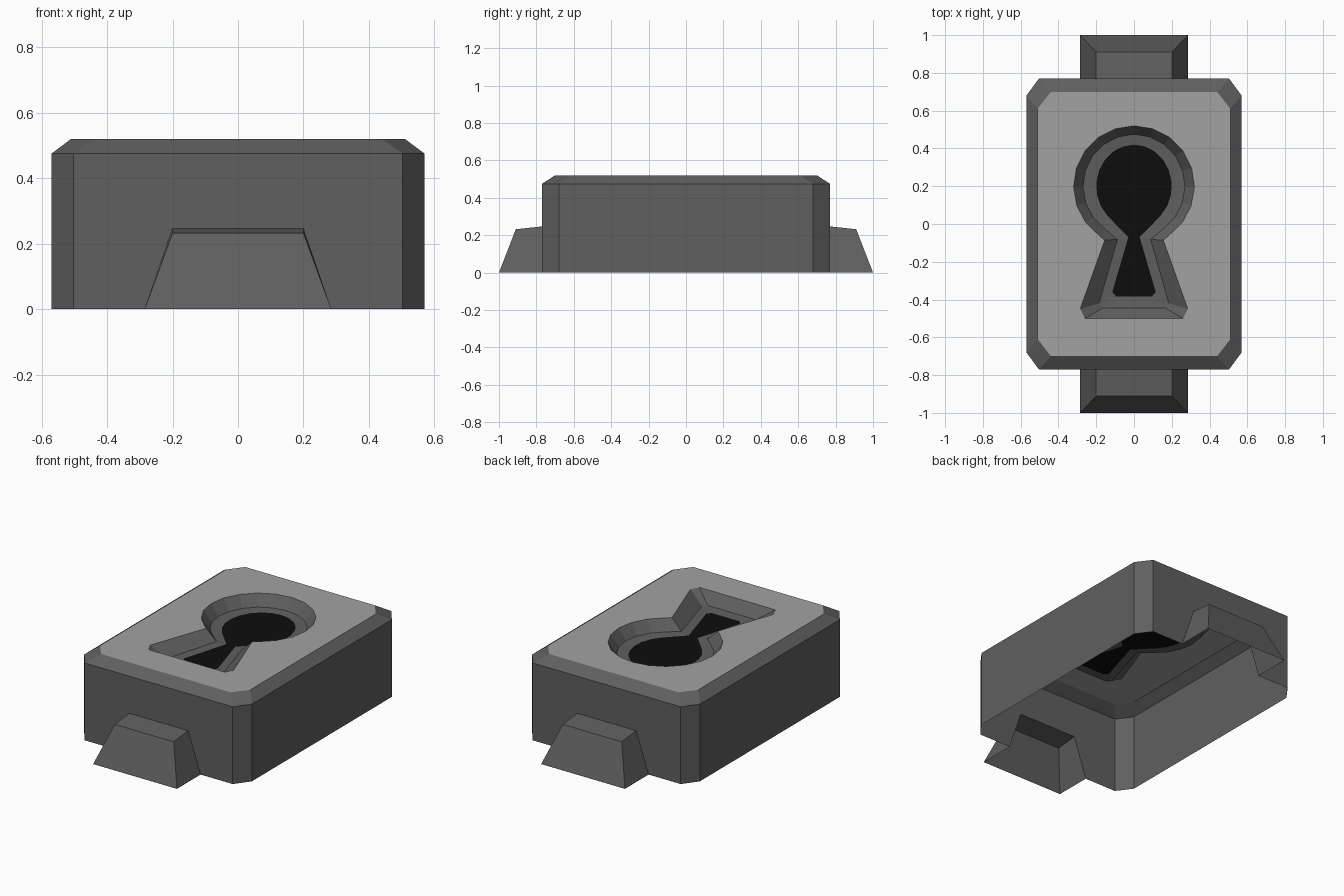
import bpy, bmesh, math

if "Cube" in bpy.data.objects:
    bpy.data.objects.remove(bpy.data.objects["Cube"])


def material(name, value):
    m = bpy.data.materials.new(name)
    m.diffuse_color = (value, value, value, 1)
    m.use_nodes = True
    m.node_tree.nodes["Principled BSDF"].inputs["Base Color"].default_value = m.diffuse_color
    return m


DARK = material("dark grey metal", 0.115)
LIGHT = material("light grey metal", 0.36)
BLACK = material("black", 0.004)


def make(name, verts, faces, mat):
    me = bpy.data.meshes.new(name)
    me.from_pydata(verts, [], faces)
    me.materials.append(mat)
    ob = bpy.data.objects.new(name, me)
    bpy.context.collection.objects.link(ob)
    return ob


def octagon(x, y, cx, cy, z):
    """Counter-clockwise rectangle with cut corners."""
    return [(-cx, -y, z), (cx, -y, z), (x, -cy, z), (x, cy, z),
            (cx, y, z), (-cx, y, z), (-x, cy, z), (-x, -cy, z)]


def loft(loops):
    """Quads between successive loops of equal length."""
    n = len(loops[0])
    verts = [p for l in loops for p in l]
    faces = [(k * n + i, k * n + (i + 1) % n, (k + 1) * n + (i + 1) % n, (k + 1) * n + i)
             for k in range(len(loops) - 1) for i in range(n)]
    return verts, faces


def keyhole(rx, ry, end, neck, foot, z, steps=8):
    """Counter-clockwise keyhole outline, mirrored from its right half."""
    half = list(reversed(foot)) + [neck]
    for i in range(steps + 1):
        a = math.radians(end + (90 - end) * i / steps)
        half.append((rx * math.cos(a), 0.2 + ry * math.sin(a)))
    left = [(-x, y) for x, y in reversed(half[:-1])]
    return [(x, y, z) for x, y in half + left]


# Housing: open-bottomed shell with bevelled shoulder
base = octagon(0.57, 0.77, 0.503, 0.68, 0)
shoulder = octagon(0.57, 0.77, 0.503, 0.68, 0.475)
rim = octagon(0.51, 0.70, 0.44, 0.61, 0.52)
verts, faces = loft([base, shoulder, rim])
# Front and back walls are notched where the tabs open into the shell
for index, s in ((0, 1), (4, -1)):
    a, b, c, d = faces[index]
    k = len(verts)
    verts += [(s * x, -s * 0.77, z) for x, z in
              ((-0.285, 0), (-0.2, 0.247), (0.2, 0.247), (0.285, 0))]
    faces[index] = (a, k, k + 1, k + 2, k + 3, b, c, d)
make("housing", verts, faces, DARK)

# Hollow sloped tabs at both ends
for name, s in (("front_tab", 1), ("back_tab", -1)):
    pts = [(-0.285, -1, 0), (0.285, -1, 0), (0.2, -0.91, 0.232), (-0.2, -0.91, 0.232),
           (-0.285, -0.77, 0), (0.285, -0.77, 0), (0.2, -0.77, 0.247), (-0.2, -0.77, 0.247)]
    make(name, [(s * x, s * y, z) for x, y, z in pts],
         [(0, 1, 2, 3), (3, 2, 6, 7), (1, 5, 6, 2), (4, 0, 3, 7)], DARK)

# Keyhole outlines: top edge, ledge edge, floor edge
outer = keyhole(0.32, 0.32, -55, (0.155, -0.085), [(0.285, -0.45), (0.26, -0.5)], 0.52)
ledge = keyhole(0.27, 0.275, -55, (0.088, -0.082), [(0.185, -0.42), (0.165, -0.445)], 0.455)
floor = keyhole(0.2, 0.22, -45, (0.03, -0.07), [(0.115, -0.36), (0.095, -0.385)], 0.45)
make("keyhole_recess", *loft([outer, ledge, floor]), DARK)
make("keyhole_floor", floor, [tuple(range(len(floor)))], BLACK)

# Top plate with the keyhole left open
bm = bmesh.new()
for loop in (rim, outer):
    vs = [bm.verts.new(p) for p in loop]
    for i, v in enumerate(vs):
        bm.edges.new((v, vs[(i + 1) % len(vs)]))
bmesh.ops.triangle_fill(bm, use_beauty=True, use_dissolve=False, edges=bm.edges[:], normal=(0, 0, 1))
for f in bm.faces:
    f.normal_update()
    if f.normal.z < 0:
        f.normal_flip()
plate = make("top_plate", [], [], LIGHT)
bm.to_mesh(plate.data)
bm.free()
